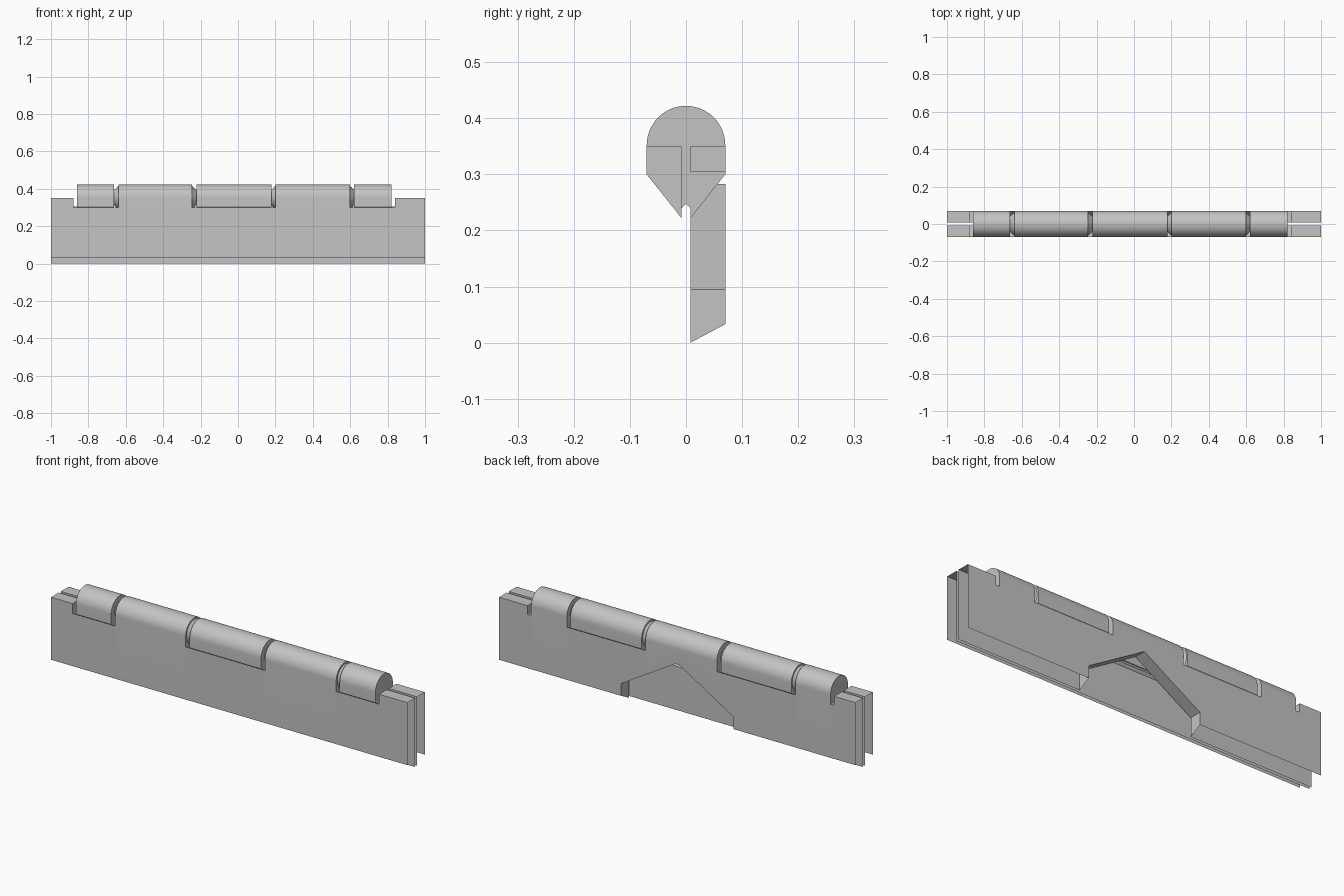
import bpy, bmesh, math
from mathutils import Vector

cube = bpy.data.objects.get("Cube")
if cube:
    bpy.data.objects.remove(cube, do_unlink=True)

grey = bpy.data.materials.new("plain_grey")
grey.use_nodes = True
colour = (0.55, 0.55, 0.55, 1)
grey.diffuse_color = colour
grey.node_tree.nodes["Principled BSDF"].inputs["Base Color"].default_value = colour

OUT, INN = 0.07, 0.008            # outer and inner plane of a leaf
AXIS, SHOULDER, TIP = 0.352, 0.302, 0.24
LOW, TOP, SLOT = 0.033, 0.35, 0.305
WIDE, WALL, APEX = 0.315, 0.095, 0.283   # notch in the back leaf


def finish(bm, name):
    mesh = bpy.data.meshes.new(name)
    bm.to_mesh(mesh)
    bm.free()
    obj = bpy.data.objects.new(name, mesh)
    bpy.context.collection.objects.link(obj)
    mesh.materials.append(grey)
    bpy.ops.object.select_all(action='DESELECT')
    obj.select_set(True)
    bpy.context.view_layer.objects.active = obj
    bpy.ops.object.shade_smooth_by_angle(angle=math.radians(30))
    return obj


def add_face(bm, points, facing):
    """Add a face whose normal points along the given direction."""
    face = bm.faces.new([bm.verts.new(p) for p in points])
    face.normal_update()
    if face.normal.dot(Vector(facing)) < 0:
        face.normal_flip()


def sweep(bm, side, x0, x1, crest):
    """Open shell along x: outer wall, crest line, inner wall."""
    line = [(OUT, LOW)] + crest + [(INN, 0)]
    rows = [[bm.verts.new((x, side * y, z)) for y, z in line] for x in (x0, x1)]
    for i in range(len(line) - 1):
        quad = [rows[0][i], rows[1][i], rows[1][i + 1], rows[0][i + 1]]
        bm.faces.new(quad[::-1] if side > 0 else quad)


def cap(bm, side, x, direction, outline):
    add_face(bm, [(x, side * y, z) for y, z in outline], (direction, 0, 0))


# Crest lines of the leaf sections
steps = 28
barrel = [(OUT * math.cos(math.pi * i / steps), AXIS + OUT * math.sin(math.pi * i / steps))
          for i in range(steps + 1)]
barrel += [(-OUT, SHOULDER), (-INN, TIP), (0, TIP + INN), (INN, TIP)]
clearance = [(OUT, 0.3), (INN, 0.222)]
end_top = [(OUT, TOP), (INN, TOP)]
slot_floor = [(OUT, SLOT), (INN, SLOT)]


def make_leaf(side, knuckles, gaps, slots):
    bm = bmesh.new()
    for x0, x1 in knuckles:
        sweep(bm, side, x0, x1, barrel)
        for x, d in ((x0, -1), (x1, 1)):
            cap(bm, side, x, d, [(OUT, 0.3)] + barrel + [(INN, 0.222)])
    for x0, x1 in gaps:
        sweep(bm, side, x0, x1, clearance)
    for x0, x1 in slots:
        sweep(bm, side, x0, x1, slot_floor)
    # Plain ends beyond the barrel, open at the outside
    for x0, x1, d in ((-1, -0.88, 1), (0.84, 1, -1)):
        sweep(bm, side, x0, x1, end_top)
        cap(bm, side, x1 if d > 0 else x0, d,
            end_top + ([(INN, SLOT), (OUT, SLOT)] if slots else clearance[::-1]))
    return bm


def cut_notch(bm):
    """Cut the house-shaped notch out of both walls and line its edge."""
    slope = (APEX - WALL) / WIDE
    planes = [((s * WIDE, 0, 0), (1, 0, 0)) for s in (-1, 1)]
    planes += [((0, 0, APEX), (s * slope, 0, 1)) for s in (-1, 1)]

    def walls():
        return [f for f in bm.faces if abs(f.normal.y) > 0.99
                and f.calc_center_median().z < 0.25
                and all(v.co.y > 0.004 for v in f.verts)]

    for co, no in planes:
        bm.normal_update()
        faces = walls()
        geom = {v for f in faces for v in f.verts} | {e for f in faces for e in f.edges}
        bmesh.ops.bisect_plane(bm, geom=list(geom) + faces, plane_co=co, plane_no=no)
    bm.normal_update()
    doomed = []
    for f in walls():
        c = f.calc_center_median()
        if abs(c.x) < WIDE and c.z < APEX - slope * abs(c.x):
            doomed.append(f)
    bmesh.ops.delete(bm, geom=doomed, context='FACES')
    for s in (-1, 1):
        add_face(bm, [(s * WIDE, INN, 0), (s * WIDE, OUT, LOW),
                      (s * WIDE, OUT, WALL), (s * WIDE, INN, WALL)], (-s, 0, 0))
        add_face(bm, [(s * WIDE, INN, WALL), (s * WIDE, OUT, WALL),
                      (0, OUT, APEX), (0, INN, APEX)], (0, 0, -1))


# Back leaf: three knuckles and the notch
back = make_leaf(1, [(-0.86, -0.663), (-0.222, 0.178), (0.62, 0.82)],
                 [(-0.663, -0.222), (0.178, 0.62)],
                 [(-0.88, -0.86), (0.82, 0.84)])
cut_notch(back)
finish(back, "back_leaf")

# Front leaf: two knuckles
front = make_leaf(-1, [(-0.64, -0.245), (0.2, 0.6)],
                  [(-0.88, -0.64), (-0.245, 0.2), (0.6, 0.84)], [])
finish(front, "front_leaf")

# Conical pivots in the joints between knuckles
for i, (x, d) in enumerate(((-0.6515, -1), (-0.2335, 1), (0.189, -1), (0.61, 1))):
    bpy.ops.mesh.primitive_cone_add(vertices=40, radius1=0.064, radius2=0.04, depth=0.026,
                                    location=(x, 0, AXIS), rotation=(0, d * math.pi / 2, 0))
    pivot = bpy.context.object
    pivot.name = "pivot_cone_%d" % (i + 1)
    pivot.data.materials.append(grey)
    bpy.ops.object.shade_smooth_by_angle(angle=math.radians(30))
